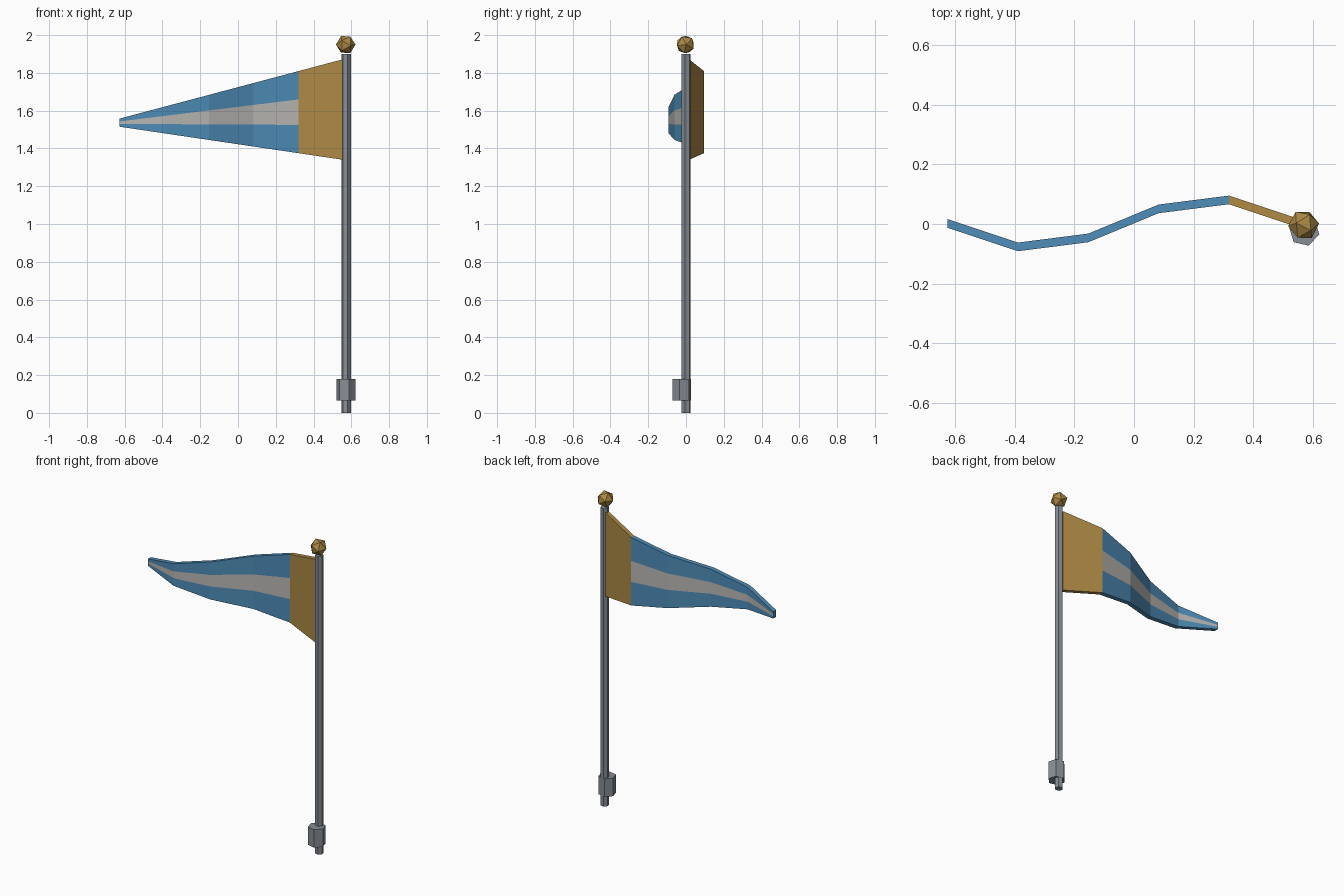
import bpy, bmesh, math
from mathutils import Euler

cube = bpy.data.objects.get("Cube")
if cube:
    bpy.data.objects.remove(cube)


def material(name, rgb):
    m = bpy.data.materials.new(name)
    m.use_nodes = True
    m.diffuse_color = (*rgb, 1)
    m.node_tree.nodes["Principled BSDF"].inputs["Base Color"].default_value = (*rgb, 1)
    return m


GOLD = material("gold", (0.42, 0.25, 0.058))
BLUE = material("blue", (0.075, 0.26, 0.47))
WHITE = material("pale grey", (0.48, 0.47, 0.45))
STEEL = material("steel grey", (0.24, 0.27, 0.30))


def finish(name, bm, *mats):
    bmesh.ops.recalc_face_normals(bm, faces=bm.faces)
    mesh = bpy.data.meshes.new(name)
    bm.to_mesh(mesh)
    bm.free()
    for m in mats:
        mesh.materials.append(m)
    obj = bpy.data.objects.new(name, mesh)
    bpy.context.collection.objects.link(obj)
    return obj


def hex_post(name, x, y, z0, z1, radius):
    bm = bmesh.new()
    bmesh.ops.create_cone(bm, cap_ends=True, segments=6, radius1=radius,
                          radius2=radius, depth=z1 - z0)
    obj = finish(name, bm, STEEL)
    obj.location = (x, y, (z0 + z1) / 2)
    obj.rotation_euler.z = math.radians(17)


# Pole and its socket near the foot
POLE_X = 0.573
hex_post("pole", POLE_X, 0, 0, 1.9, 0.025)
hex_post("pole_socket", POLE_X - 0.001, -0.023, 0.065, 0.18, 0.052)

# Faceted finial
bm = bmesh.new()
bmesh.ops.create_icosphere(bm, subdivisions=1, radius=0.052)
finial = finish("finial", bm, GOLD)
finial.location = (POLE_X - 0.003, -0.003, 1.95)
finial.rotation_euler = Euler((0.5, 0.4, 0.3))

# Pennant: one full wave, tapering to the tip, with a central stripe
START, LENGTH, STEPS, THICK = 0.556, 1.183, 5, 0.029
BANDS = (0, 0.345, 0.655, 1)
bm = bmesh.new()
sheets = []
for side in (-1, 1):
    sheet = []
    for i in range(STEPS + 1):
        t = i / STEPS
        low, high = 1.34 + 0.175 * t, 1.872 - 0.314 * t
        y = 0.002 + 0.083 * math.sin(math.tau * t) + side * THICK / 2
        sheet.append([bm.verts.new((START - LENGTH * t, y, low + (high - low) * b))
                      for b in BANDS])
    sheets.append(sheet)


def panel(a, b, c, d, index):
    bm.faces.new((a, b, c, d)).material_index = index


front, back = sheets
for i in range(STEPS):
    for j in range(3):
        index = 0 if i == 0 else (2 if j == 1 else 1)
        for s in sheets:
            panel(s[i][j], s[i + 1][j], s[i + 1][j + 1], s[i][j + 1], index)
    for j in (0, 3):
        panel(front[i][j], front[i + 1][j], back[i + 1][j], back[i][j], min(i, 1))
for i, index in ((0, 0), (STEPS, 1)):
    for j in range(3):
        panel(front[i][j], front[i][j + 1], back[i][j + 1], back[i][j], index)
finish("pennant", bm, GOLD, BLUE, WHITE)
